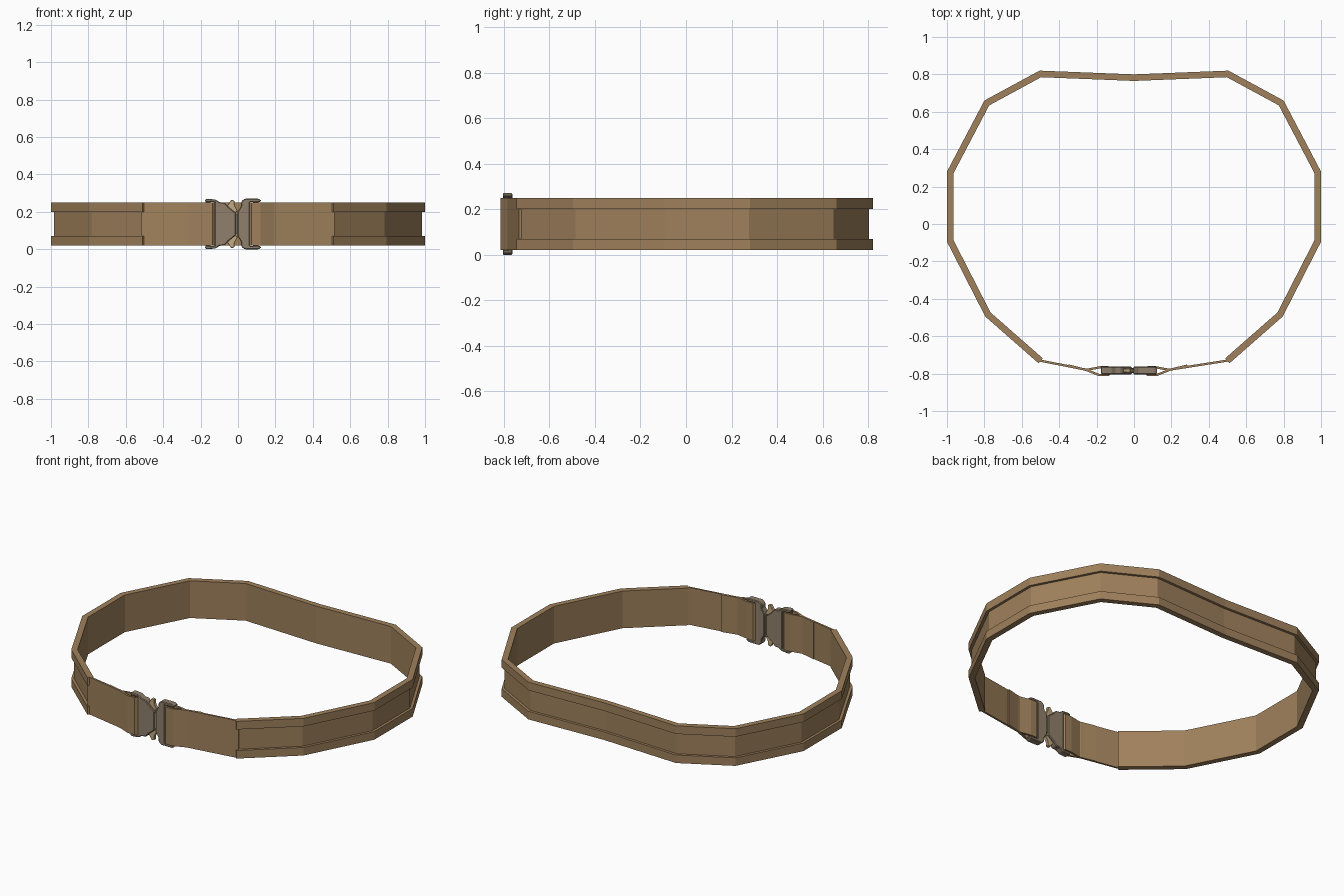
import bpy, bmesh
from mathutils import Vector

if "Cube" in bpy.data.objects:
    bpy.data.objects.remove(bpy.data.objects["Cube"])


def material(name, rgb):
    m = bpy.data.materials.new(name)
    m.diffuse_color = (*rgb, 1)
    m.use_nodes = True
    m.node_tree.nodes["Principled BSDF"].inputs["Base Color"].default_value = m.diffuse_color
    return m


WEB = material("webbing", (0.35, 0.22, 0.107))
METAL = material("buckle_metal", (0.28, 0.215, 0.15))
TAN = material("release_tan", (0.55, 0.40, 0.22))


def finish(bm, name, mat):
    bmesh.ops.recalc_face_normals(bm, faces=bm.faces)
    me = bpy.data.meshes.new(name)
    bm.to_mesh(me)
    bm.free()
    me.materials.append(mat)
    ob = bpy.data.objects.new(name, me)
    bpy.context.collection.objects.link(ob)
    return ob


def sweep(name, path, profile, mat):
    """Sweep a closed (left offset, z) profile along a flat open path with mitred corners."""
    p = [Vector(q) for q in path]
    d = [(b - a).normalized() for a, b in zip(p, p[1:])]
    n = [Vector((-v.y, v.x)) for v in d]
    bm = bmesh.new()
    rings = []
    for i, q in enumerate(p):
        a, b = n[max(i - 1, 0)], n[min(i, len(n) - 1)]
        m = (a + b) / max(1 + a.dot(b), 0.5)
        rings.append([bm.verts.new((*(q + m * o), z)) for o, z in profile])
    k = len(profile)
    for r, s in zip(rings, rings[1:]):
        for j in range(k):
            bm.faces.new((r[j], r[(j + 1) % k], s[(j + 1) % k], s[j]))
    bm.faces.new(rings[0])
    bm.faces.new(rings[-1][::-1])
    return finish(bm, name, mat)


def plate(name, outline, y0, y1, mat, bevel=0.0):
    """Extrude an (x, z) outline in y."""
    bm = bmesh.new()
    f = bm.faces.new([bm.verts.new((x, y0, z)) for x, z in outline])
    r = bmesh.ops.extrude_face_region(bm, geom=[f])
    vs = [v for v in r["geom"] if isinstance(v, bmesh.types.BMVert)]
    bmesh.ops.translate(bm, verts=vs, vec=(0, y1 - y0, 0))
    ob = finish(bm, name, mat)
    if bevel:
        b = ob.modifiers.new("bevel", "BEVEL")
        b.width, b.segments = bevel, 1
    return ob


def mirror_z(half):
    """Complete a lower half outline about the belt's mid height."""
    return half + [(x, 0.27 - z) for x, z in reversed(half)]


# main belt: inner band with raised upper and lower edges on the outside
right = [(0.51, -0.745), (0.795, -0.495), (1.0, -0.095), (1.0, 0.28), (0.80, 0.66), (0.505, 0.82)]
path = right + [(0, 0.80)] + [(-x, y) for x, y in reversed(right)]
channel = [(0, 0.02), (0.035, 0.02), (0.035, 0.25), (0, 0.25),
           (0, 0.20), (0.016, 0.20), (0.016, 0.07), (0, 0.07)]
sweep("belt_band", path, channel, WEB)

# front straps: each runs to the buckle, loops around its bar and folds back
loop = [(0.515, -0.728), (0.26, -0.778), (0.185, -0.808), (0.14, -0.808), (0.128, -0.796),
        (0.128, -0.776), (0.14, -0.766), (0.18, -0.766), (0.255, -0.780), (0.35, -0.757)]
strip = [(-0.006, 0.02), (0.006, 0.02), (0.006, 0.25), (-0.006, 0.25)]
sweep("left_strap", [(-x, y) for x, y in loop], strip, WEB)
sweep("right_strap", [(x if i == 0 else x - 0.065, y) for i, (x, y) in enumerate(loop)], strip, WEB)

# buckle halves: side arms hold the strap bar, body narrows to a waist
left = [(-0.125, 0.018), (-0.17, 0.018), (-0.178, 0.008), (-0.168, 0), (-0.12, 0.004),
        (-0.10, 0.018), (-0.07, 0.022), (-0.05, 0.045), (-0.012, 0.075)]
rightb = [(0.062, 0.018), (0.115, 0.018), (0.125, 0.01), (0.11, 0), (0.035, 0),
          (0.018, 0.014), (0.016, 0.04), (-0.002, 0.07)]
plate("buckle_left", mirror_z(left), -0.804, -0.762, METAL, 0.004)
plate("buckle_right", mirror_z(rightb), -0.804, -0.762, METAL, 0.004)
plate("buckle_tongue", [(-0.03, 0.085), (0.02, 0.085), (0.02, 0.185), (-0.03, 0.185)],
      -0.797, -0.769, METAL)

# strap bars inside the loops
for name, x in (("left_bar", -0.16), ("right_bar", 0.095)):
    plate(name, [(x - 0.014, 0.01), (x + 0.014, 0.01), (x + 0.014, 0.26), (x - 0.014, 0.26)],
          -0.796, -0.776, METAL, 0.004)

# release tabs above and below the waist
tab = [(-0.058, 0.038), (-0.036, 0.006), (-0.02, 0.01), (-0.018, 0.035), (0.0, 0.068), (-0.02, 0.075)]
for name, pts in (("lower_release_tab", tab), ("upper_release_tab", [(x, 0.27 - z) for x, z in tab])):
    plate(name, pts, -0.793, -0.773, TAN, 0.002)
